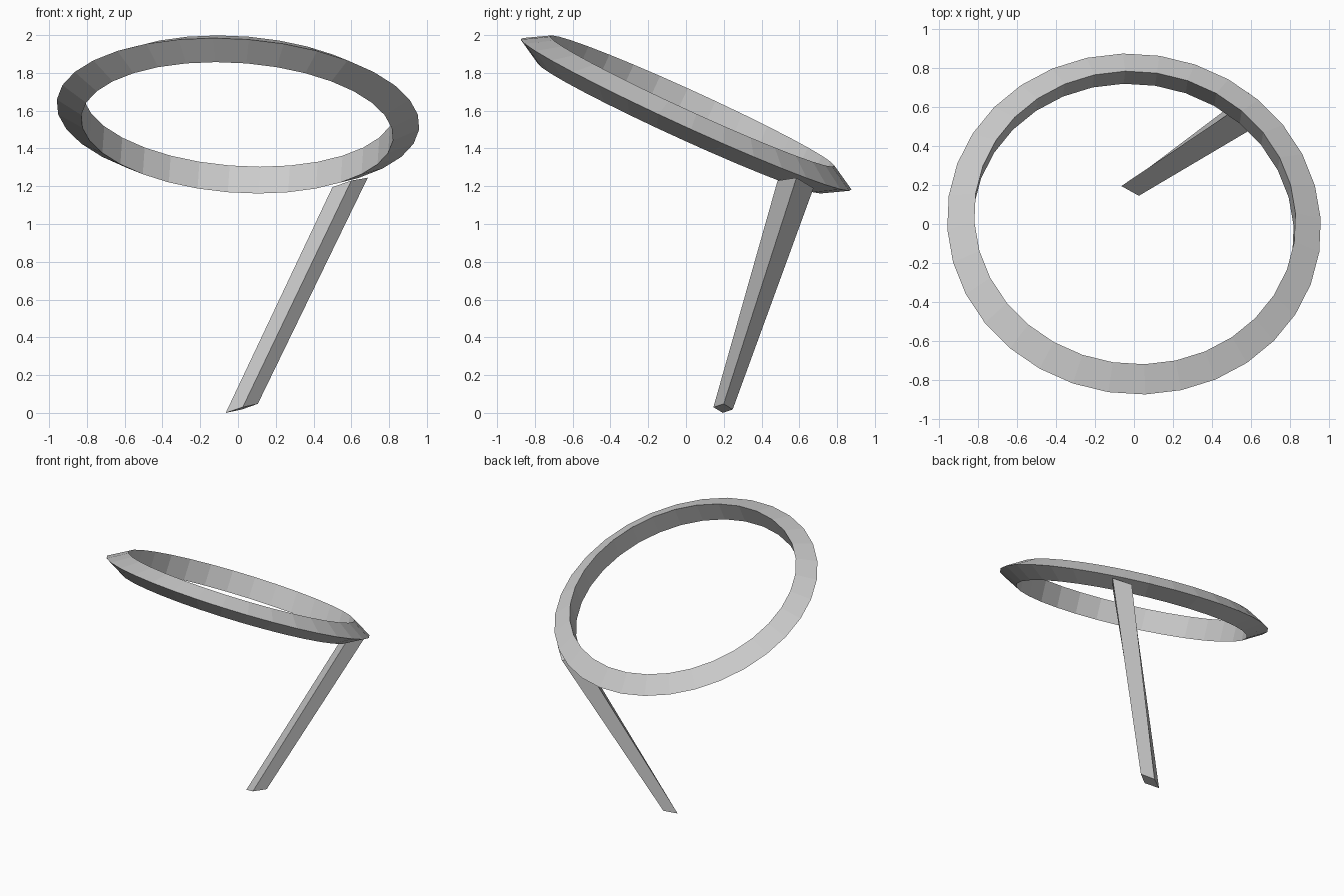
import bpy
import bmesh
from mathutils import Vector

if "Cube" in bpy.data.objects:
    bpy.data.objects.remove(bpy.data.objects["Cube"])

# Tilted ring with a triangular cross-section, sharp edge outwards
tilt = Vector((0.063, 0.415, 0.907)).to_track_quat('Z', 'Y').to_euler()
bpy.ops.mesh.primitive_torus_add(
    major_segments=32, minor_segments=3,
    major_radius=0.873, minor_radius=0.090,
    location=(0, 0, 1.58), rotation=tilt)
ring = bpy.context.object
ring.name = "tilted_ring"
for p in ring.data.polygons:
    p.use_smooth = False

# Slanted four-sided leg, slightly wider at the ring
foot = [(-0.065, 0.195, 0.0), (0.025, 0.145, 0.03),
        (0.105, 0.20, 0.048), (0.02, 0.247, 0.018)]
head = [(0.50, 0.575, 1.195), (0.60, 0.485, 1.23),
        (0.687, 0.585, 1.245), (0.587, 0.675, 1.19)]
bm = bmesh.new()
low = [bm.verts.new(c) for c in foot]
top = [bm.verts.new(c) for c in head]
bm.faces.new(low)
bm.faces.new(top)
for i in range(4):
    j = (i + 1) % 4
    bm.faces.new((low[i], low[j], top[j], top[i]))
bmesh.ops.recalc_face_normals(bm, faces=bm.faces)
mesh = bpy.data.meshes.new("slanted_leg")
bm.to_mesh(mesh)
bm.free()
leg = bpy.data.objects.new("slanted_leg", mesh)
bpy.context.collection.objects.link(leg)
